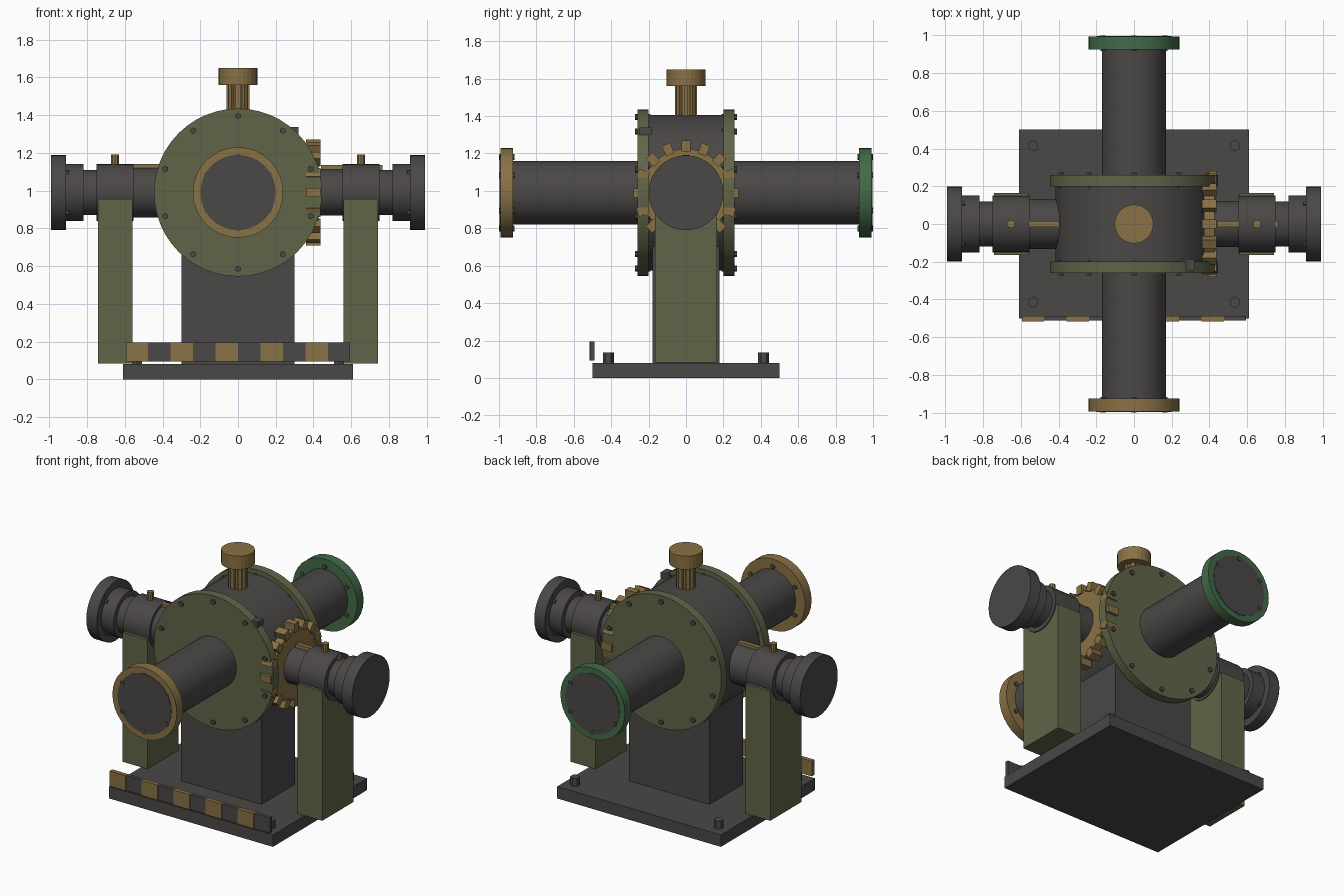
import bpy, math
from mathutils import Matrix, Vector

cube = bpy.data.objects.get("Cube")
if cube:
    bpy.data.objects.remove(cube)


def material(name, rgb):
    m = bpy.data.materials.new(name)
    m.use_nodes = True
    m.diffuse_color = (*rgb, 1)
    m.node_tree.nodes["Principled BSDF"].inputs["Base Color"].default_value = (*rgb, 1)
    return m


steel = material("dark steel", (0.070, 0.063, 0.063))
olive = material("olive paint", (0.120, 0.130, 0.065))
brass = material("brass", (0.250, 0.165, 0.060))
green = material("green paint", (0.055, 0.145, 0.065))

Z = 0.99  # height of the crossing pipe axes
AXES = {"x": Vector((1, 0, 0)), "y": Vector((0, 1, 0)), "z": Vector((0, 0, 1))}


def finish(name, mat):
    ob = bpy.context.object
    ob.name = name
    ob.data.materials.append(mat)
    return ob


def box(name, mat, x, y, z):
    """Box from (low, high) pairs."""
    spans = (x, y, z)
    bpy.ops.mesh.primitive_cube_add(size=1, location=[(a + b) / 2 for a, b in spans])
    ob = finish(name, mat)
    ob.data.transform(Matrix.Diagonal([abs(b - a) for a, b in spans] + [1]))
    return ob


def cyl(name, mat, axis, span, r, centre=(0, 0, Z), sides=40):
    """Cylinder along an axis, spanning two positions on it."""
    d = AXES[axis]
    c = Vector(centre)
    c = c - d * c.dot(d) + d * (sum(span) / 2)
    rot = d.to_track_quat("Z", "Y").to_euler()
    bpy.ops.mesh.primitive_cylinder_add(vertices=sides, radius=r, location=c,
                                        depth=abs(span[1] - span[0]), rotation=rot)
    ob = finish(name, mat)
    if sides > 16:
        bpy.ops.object.shade_smooth_by_angle(angle=math.radians(12))
    return ob


def bolt_ring(name, axis, span, ring, r, count, start=0):
    """Hexagonal bolts around a horizontal axis, the first one at the top."""
    for i in range(count):
        a = start + math.tau * i / count
        side, up = ring * math.sin(a), Z + ring * math.cos(a)
        c = (side, 0, up) if axis == "y" else (0, side, up)
        cyl(name, steel, axis, span, r, c, 6)


# Base plate with corner bolts, and the central pedestal
box("base_plate", steel, (-0.61, 0.61), (-0.5, 0.5), (0, 0.08))
for x in (-0.535, 0.535):
    for y in (-0.415, 0.415):
        cyl("base_bolt", steel, "z", (0.08, 0.135), 0.03, (x, y, 0), 6)
box("pedestal", steel, (-0.3, 0.3), (-0.18, 0.18), (0.08, 0.75))

# Striped warning bar along the front edge
w = 0.119
for i in range(10):
    x = -0.595 + i * w
    front = -0.516 if i % 2 == 0 else -0.512
    box("warning_stripe", steel if i % 2 else brass,
        (x, x + w), (front, -0.488), (0.093, 0.195))

# Main drum and the long pipes at front and back
cyl("drum", steel, "y", (-0.21, 0.21), 0.415, sides=48)
for s, end_mat, label in ((-1, brass, "front"), (1, green, "back")):
    cyl(label + "_drum_flange", olive, "y", (s * 0.2, s * 0.26), 0.445, sides=48)
    bolt_ring(label + "_drum_bolt", "y", (s * 0.19, s * 0.272), 0.405, 0.017, 10)
    cyl(label + "_pipe", steel, "y", (s * 0.25, s * 0.95), 0.17)
    cyl(label + "_pipe_flange", end_mat, "y", (s * 0.925, s * 0.993), 0.24, sides=32)
    cyl(label + "_pipe_cover", steel, "y", (s * 0.98, s * 0.996), 0.2, sides=32)
    bolt_ring(label + "_pipe_bolt", "y", (s * 0.918, s), 0.19, 0.016, 6)

# Small lug behind the front flange
box("lug", steel, (0.25, 0.32), (-0.25, -0.185), (1.3, 1.338))

# Valve stem with splines and its knob
cyl("stem", brass, "z", (1.38, 1.57), 0.045, (0, 0, 0), 16)
for i in range(4):
    rib = box("stem_spline", brass, (-0.06, 0.06), (-0.012, 0.012), (1.38, 1.57))
    rib.rotation_euler.z = math.pi * i / 4
cyl("knob", brass, "z", (1.56, 1.65), 0.103, (0, 0, 0), 24)

# Side shafts, bearing housings, end flanges and support posts
for s, label in ((-1, "right"), (1, "left")):
    cyl(label + "_shaft", steel, "x", (s * 0.35, s * 0.57), 0.132 if s < 0 else 0.122)
    cyl(label + "_housing", steel, "x", (s * 0.555, s * 0.75), 0.15)
    cyl(label + "_neck", steel, "x", (s * 0.74, s * 0.83), 0.12)
    cyl(label + "_collar", steel, "x", (s * 0.82, s * 0.92), 0.152)
    cyl(label + "_end_flange", steel, "x", (s * 0.912, s * 0.99), 0.2, sides=32)
    bolt_ring(label + "_end_bolt", "x", (s * 0.895, s * 0.92), 0.15, 0.014, 4, math.pi / 4)
    box(label + "_post", olive, (s * 0.56, s * 0.743), (-0.165, 0.165), (0.083, 0.955))
    cyl(label + "_oiler", brass, "z", (1.1, 1.192), 0.022, (s * 0.652, 0, 0), 10)

# Shaft keys
box("right_key", brass, (-0.555, -0.395), (-0.015, 0.015), (1.08, 1.14))
box("left_key", brass, (0.44, 0.765), (-0.015, 0.015), (1.08, 1.135))

# Gear on the left shaft
cyl("gear_disc", brass, "x", (0.37, 0.427), 0.235, sides=48)
for i in range(16):
    a = math.tau * i / 16
    tooth = box("gear_tooth", brass, (0.36, 0.437), (-0.024, 0.024), (Z - 0.03, Z + 0.03))
    tooth.rotation_euler.x = -a
    tooth.location += Vector((0, math.sin(a), math.cos(a))) * 0.25
